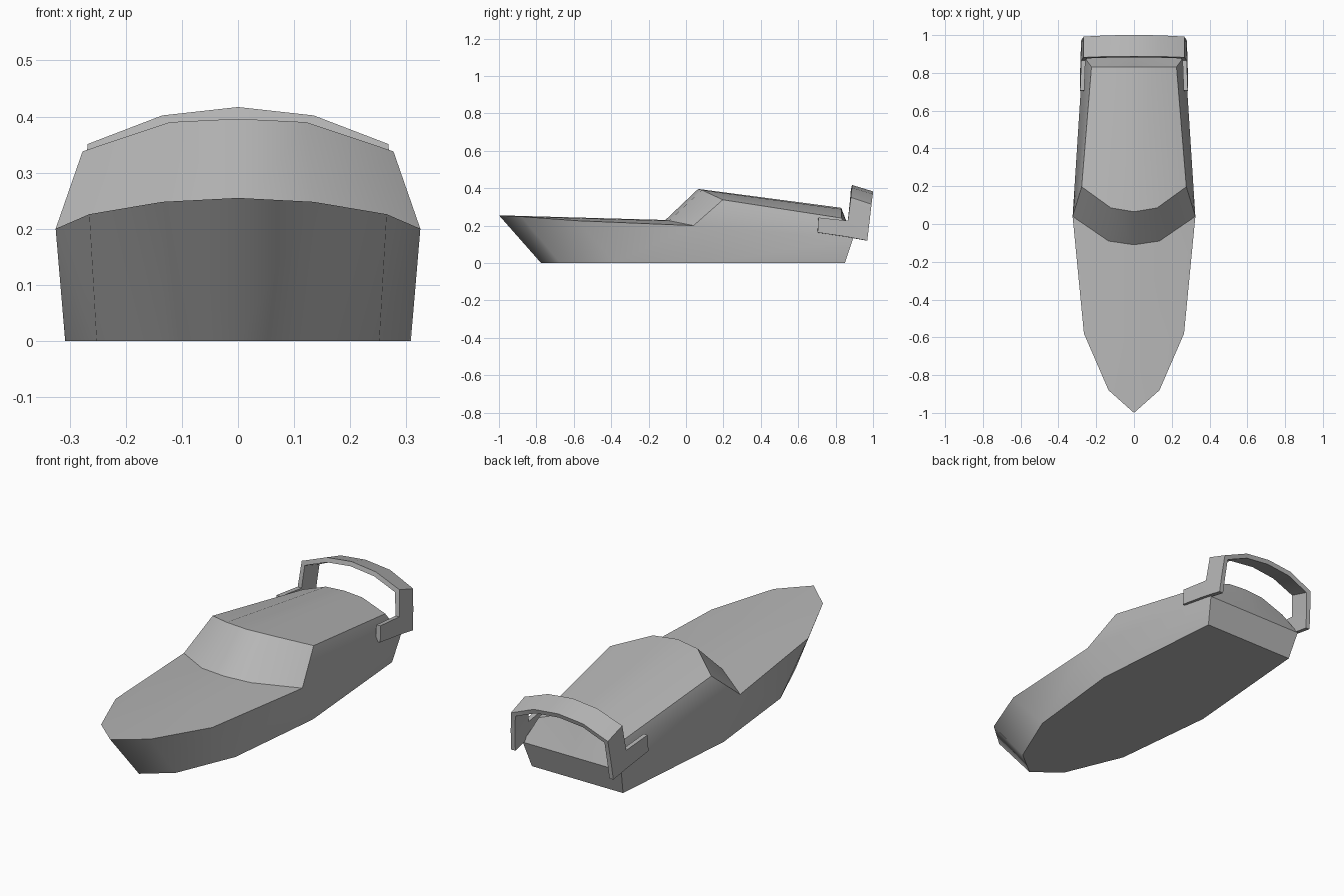
import bpy, bmesh, math

if "Cube" in bpy.data.objects:
    bpy.data.objects.remove(bpy.data.objects["Cube"])

grey = bpy.data.materials.new("dark_grey")
grey.diffuse_color = (0.47, 0.47, 0.47, 1)
grey.use_nodes = True
grey.node_tree.nodes["Principled BSDF"].inputs["Base Color"].default_value = grey.diffuse_color


def shade(ob):
    bpy.ops.object.select_all(action='DESELECT')
    ob.select_set(True)
    bpy.context.view_layer.objects.active = ob
    bpy.ops.object.shade_smooth_by_angle(angle=math.radians(30))


def half_shell(name, points, faces, recalc=False, thickness=0.0):
    """Build the +x half of a part, mirror it, optionally thicken inward."""
    bm = bmesh.new()
    v = {key: bm.verts.new(co) for key, co in points.items()}
    for f in faces:
        bm.faces.new([v[k] for k in f.split()])
    if recalc:
        bmesh.ops.recalc_face_normals(bm, faces=bm.faces[:])
    mesh = bpy.data.meshes.new(name)
    bm.to_mesh(mesh)
    bm.free()
    mesh.materials.append(grey)
    ob = bpy.data.objects.new(name, mesh)
    bpy.context.collection.objects.link(ob)
    shade(ob)
    mir = ob.modifiers.new("mirror", 'MIRROR')
    mir.use_axis[0] = True
    mir.merge_threshold = 0.001
    if thickness:
        sol = ob.modifiers.new("thickness", 'SOLIDIFY')
        sol.thickness = thickness
        sol.offset = -1
        sol.use_even_offset = True
        # Bake so the new rim edges become sharp
        for m in ("mirror", "thickness"):
            bpy.ops.object.modifier_apply(modifier=m)
        shade(ob)
    return ob


# Hull with cabin: bottom (b), deck edge (d), windshield base (w) and top (t),
# roof rear (r), stern knee (s, k) and stern bottom centre (c)
hull = {
    "b0": (0, -0.775, 0), "b1": (0.13, -0.671, 0), "b2": (0.252, -0.38, 0),
    "b3": (0.308, 0.145, 0), "b4": (0.25, 0.85, 0), "c": (0, 0.85, 0),
    "d0": (0, -1.0, 0.255), "d1": (0.135, -0.88, 0.248),
    "d2": (0.265, -0.58, 0.226), "d3": (0.325, 0.04, 0.2),
    "w0": (0, -0.11, 0.23), "w1": (0.135, -0.09, 0.226),
    "t0": (0, 0.065, 0.396), "t1": (0.122, 0.085, 0.39), "t2": (0.277, 0.197, 0.338),
    "r0": (0, 0.83, 0.295), "r1": (0.1, 0.83, 0.288), "r2": (0.225, 0.832, 0.24),
    "s": (0.27, 0.893, 0.13), "k": (0, 0.893, 0.13),
}
half_shell("hull_and_cabin", hull, [
    "b0 b1 b2 b3 b4 c",                                     # bottom
    "b0 b1 d1 d0", "b1 b2 d2 d1", "b2 b3 d3 d2",            # bow sides
    "b3 b4 s d3", "d3 s r2 t2",                             # rear sides
    "d0 d1 w1 w0", "d1 d2 d3 w1",                           # foredeck
    "w0 w1 t1 t0", "w1 d3 t2 t1",                           # windshield
    "t0 t1 r1 r0", "t1 t2 r2 r1",                           # roof
    "k s r2 r1", "k r1 r0", "c b4 s k",                     # stern
], recalc=True)

# Rear arch: front edge (f), back edge (a) and forward foot (g)
arch = {
    "f0": (0, 0.888, 0.417), "f1": (0.135, 0.887, 0.402), "f2": (0.268, 0.882, 0.351),
    "f3": (0.279, 0.866, 0.226), "f4": (0.284, 0.855, 0.141),
    "a0": (0, 1.0, 0.383), "a1": (0.135, 0.999, 0.369), "a2": (0.266, 0.992, 0.314),
    "a3": (0.275, 0.98, 0.21), "a4": (0.28, 0.969, 0.12),
    "g0": (0.285, 0.708, 0.243), "g1": (0.287, 0.704, 0.163),
}
half_shell("rear_arch", arch, [
    "f0 f1 a1 a0", "f1 f2 a2 a1", "f2 f3 a3 a2", "f3 f4 a4 a3", "g0 g1 f4 f3",
], thickness=0.022)
